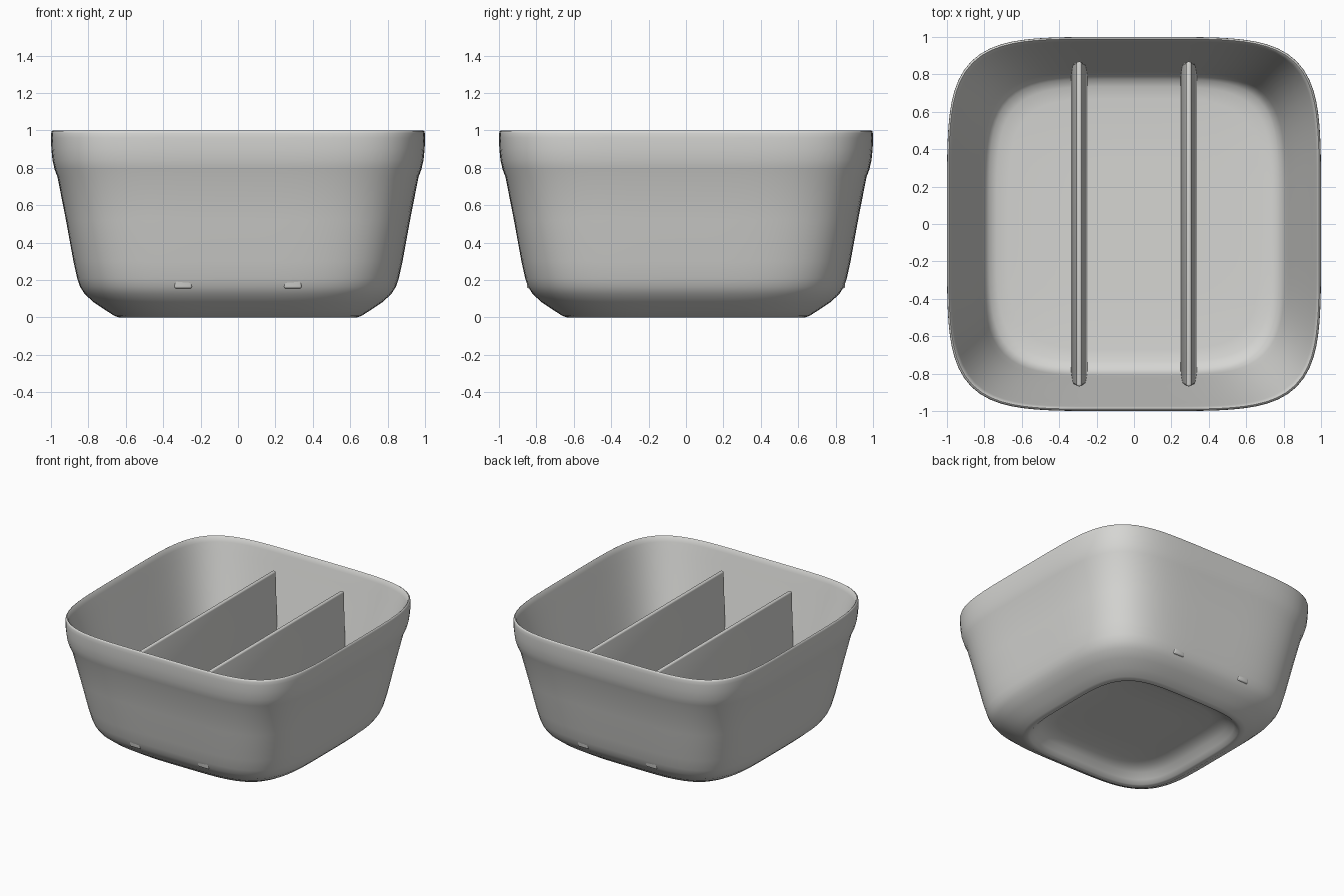
import bpy, bmesh, math

cube = bpy.data.objects.get("Cube")
if cube:
    bpy.data.objects.remove(cube)

grey = bpy.data.materials.new("light grey")
grey.use_nodes = True
colour = (0.67, 0.67, 0.65, 1)
grey.diffuse_color = colour
grey.node_tree.nodes["Principled BSDF"].inputs["Base Color"].default_value = colour


def finish(name, bm, angle):
    bmesh.ops.recalc_face_normals(bm, faces=bm.faces)
    mesh = bpy.data.meshes.new(name)
    bm.to_mesh(mesh)
    bm.free()
    obj = bpy.data.objects.new(name, mesh)
    bpy.context.collection.objects.link(obj)
    mesh.materials.append(grey)
    bpy.ops.object.select_all(action="DESELECT")
    obj.select_set(True)
    bpy.context.view_layer.objects.active = obj
    bpy.ops.object.shade_smooth_by_angle(angle=math.radians(angle))
    return obj


def rounded_square(half, n, steps=128):
    """Points of a soft square outline."""
    points = []
    for i in range(steps):
        t = 2 * math.pi * i / steps
        c, s = math.cos(t), math.sin(t)
        r = half / (abs(c) ** n + abs(s) ** n) ** (1 / n)
        points.append((r * c, r * s))
    return points


# Bowl: wall section from the recessed underside, over the rim, to the inner floor
section = [
    (0.25, 0.105), (0.45, 0.103), (0.51, 0.093), (0.555, 0.066), (0.59, 0.03),
    (0.615, 0.005), (0.635, 0), (0.66, 0.008), (0.71, 0.04), (0.77, 0.08),
    (0.82, 0.125), (0.845, 0.165), (0.86, 0.21), (0.88, 0.30), (0.92, 0.52),
    (0.965, 0.75), (0.98, 0.79), (0.992, 0.84), (0.998, 0.90), (1, 0.96),
    (0.999, 0.985), (0.996, 0.996), (0.99, 1), (0.984, 0.994), (0.975, 0.96),
    (0.955, 0.88), (0.92, 0.74), (0.868, 0.54), (0.83, 0.39), (0.81, 0.31),
    (0.798, 0.272), (0.775, 0.243), (0.735, 0.227), (0.67, 0.22), (0.35, 0.22),
]
bm = bmesh.new()
# Corners get squarer toward the rim
rings = [[bm.verts.new((x, y, z)) for x, y in rounded_square(half, 4 + math.sqrt(z))]
         for half, z in section]
for a, b in zip(rings, rings[1:]):
    for i in range(len(a)):
        j = (i + 1) % len(a)
        bm.faces.new((a[i], a[j], b[j], b[i]))
bm.faces.new(rings[0])
bm.faces.new(rings[-1])
finish("bowl", bm, 60)

# Dividers: tapered upright slabs with softened edges, set into the floor
for name, x in (("right_divider", -0.293), ("left_divider", 0.293)):
    bm = bmesh.new()
    bmesh.ops.create_cube(bm, size=1)
    for v in bm.verts:
        top = v.co.z > 0
        v.co.x = x + math.copysign(0.014 if top else 0.048, v.co.x)
        v.co.y = math.copysign(0.868 if top else 0.85, v.co.y)
        v.co.z = 0.88 if top else 0.155
    bmesh.ops.bevel(bm, geom=bm.edges[:], offset=0.011, segments=3,
                    profile=0.5, affect="EDGES")
    finish(name, bm, 40)
